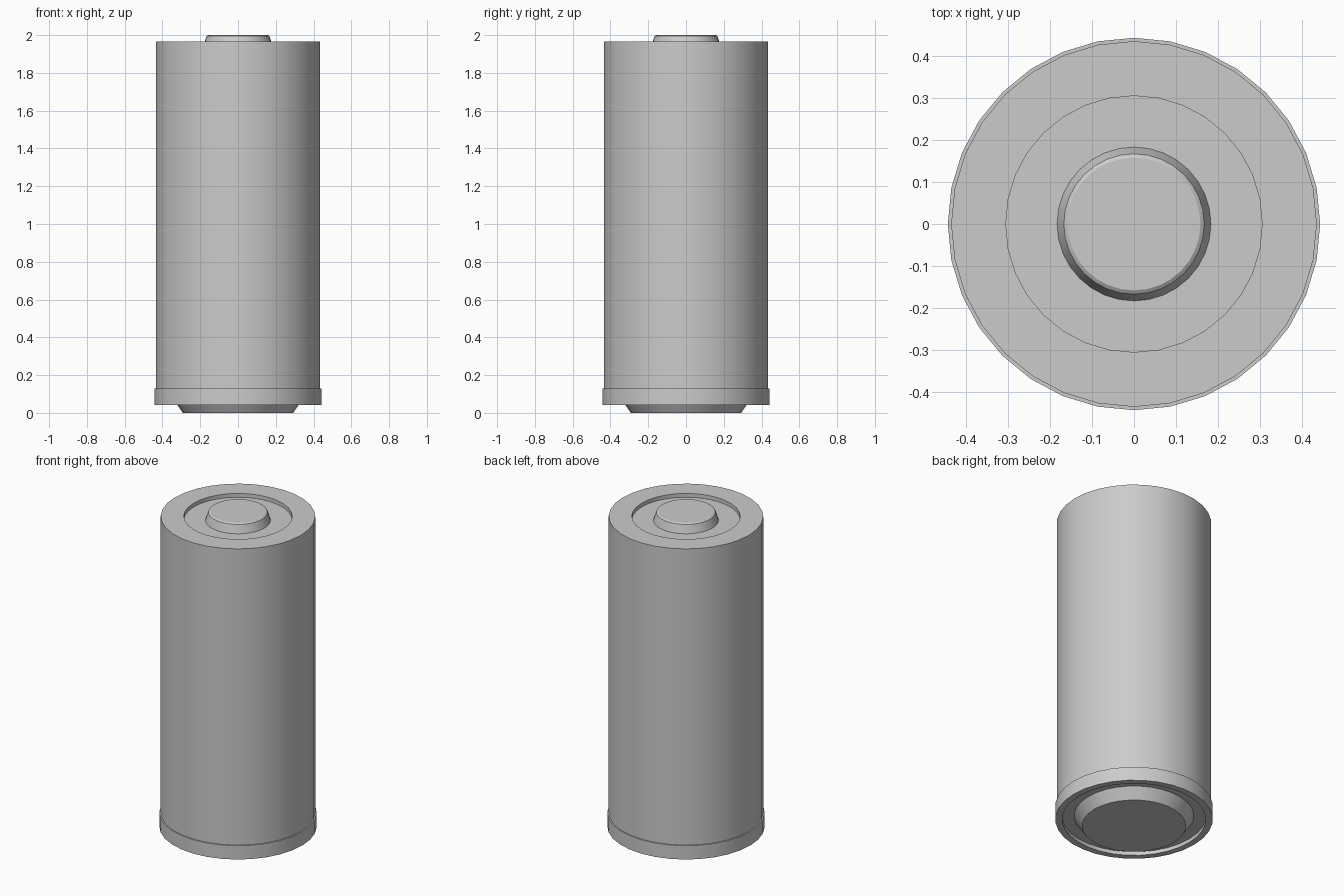
import bpy, bmesh
from math import cos, sin, tau, radians

if "Cube" in bpy.data.objects:
    bpy.data.objects.remove(bpy.data.objects["Cube"])

SIDES = 32

def lathe(name, profile, cap_bottom=False, cap_top=False):
    """Spin a (radius, z) profile, listed from bottom to top, around z."""
    bm = bmesh.new()
    rings = [[bm.verts.new((r * cos(tau * i / SIDES), r * sin(tau * i / SIDES), z))
              for i in range(SIDES)] for r, z in profile]
    for lo, hi in zip(rings, rings[1:]):
        for i in range(SIDES):
            j = (i + 1) % SIDES
            bm.faces.new((lo[i], lo[j], hi[j], hi[i]))
    if cap_bottom:
        bm.faces.new(rings[0][::-1])
    if cap_top:
        bm.faces.new(rings[-1])
    me = bpy.data.meshes.new(name)
    bm.to_mesh(me)
    bm.free()
    ob = bpy.data.objects.new(name, me)
    bpy.context.collection.objects.link(ob)
    bpy.ops.object.select_all(action='DESELECT')
    bpy.context.view_layer.objects.active = ob
    ob.select_set(True)
    bpy.ops.object.shade_smooth_by_angle(angle=radians(30))
    return ob

# Negative contact: tapered disc underneath
lathe("bottom_contact", [(0.292, 0), (0.337, 0.065)], cap_bottom=True)

# Bottom collar with the recess around the contact
lathe("bottom_collar", [(0.337, 0.065), (0.405, 0.065), (0.405, 0.042),
                        (0.443, 0.042), (0.443, 0.128), (0.435, 0.128)])

# Main casing with sunken top
lathe("casing", [(0.435, 0.128), (0.435, 1.967), (0.305, 1.967),
                 (0.305, 1.943), (0.183, 1.943)])

# Positive contact: tapered button with softly rounded edge
lathe("top_contact", [(0.183, 1.943), (0.167, 1.994), (0.158, 2.0)], cap_top=True)
